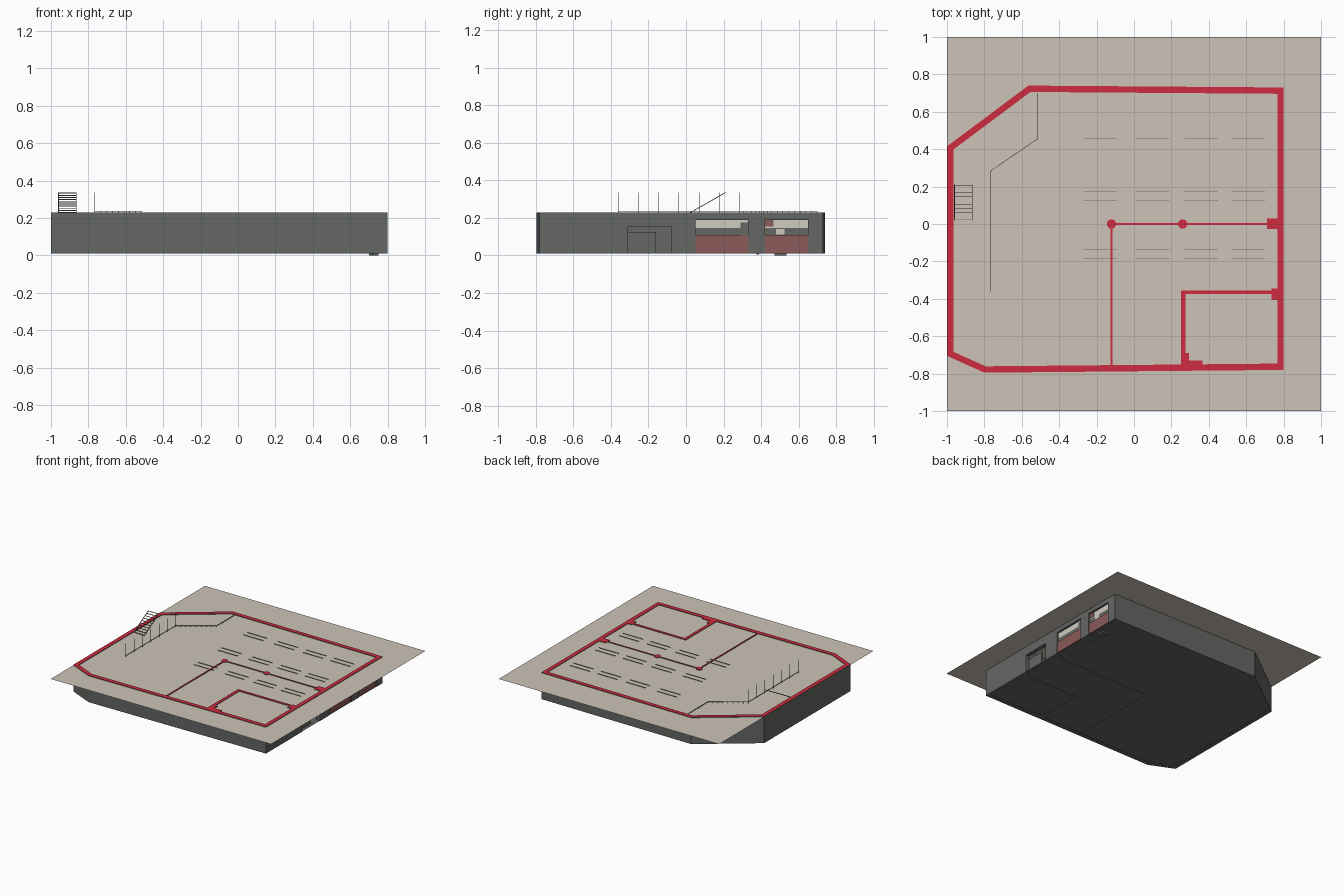
import bpy, bmesh, math
from mathutils import Vector

if "Cube" in bpy.data.objects:
    bpy.data.objects.remove(bpy.data.objects["Cube"])


def material(name, rgb):
    m = bpy.data.materials.new(name)
    m.diffuse_color = (*rgb, 1)
    m.use_nodes = True
    m.node_tree.nodes["Principled BSDF"].inputs["Base Color"].default_value = m.diffuse_color
    return m


GREY = material("wall_grey", (0.125, 0.135, 0.127))
RED = material("cut_wall_red", (0.62, 0.025, 0.05))
BEIGE = material("ceiling_beige", (0.61, 0.55, 0.48))
ROSE = material("panel_dull_red", (0.26, 0.10, 0.10))
LIGHT = material("glazing_light", (0.62, 0.60, 0.52))
METAL = material("rail_grey", (0.17, 0.165, 0.15))

FLOOR, TOP, CEIL = 0.01, 0.23, 0.225


def finish(name, bm, mats):
    """Make the object; a second material goes on faces at wall-top height."""
    bmesh.ops.recalc_face_normals(bm, faces=bm.faces)
    if len(mats) > 1:
        for f in bm.faces:
            if abs(f.normal.z) > 0.9 and f.calc_center_median().z > TOP - 0.002:
                f.material_index = 1
    me = bpy.data.meshes.new(name)
    bm.to_mesh(me)
    bm.free()
    for m in mats:
        me.materials.append(m)
    ob = bpy.data.objects.new(name, me)
    bpy.context.collection.objects.link(ob)
    return ob


def add_box(bm, x0, x1, y0, y1, z0, z1):
    vs = bmesh.ops.create_cube(bm, size=1)["verts"]
    for v in vs:
        v.co = (x0 if v.co.x < 0 else x1, y0 if v.co.y < 0 else y1, z0 if v.co.z < 0 else z1)


def boxes(name, mats, *dims):
    bm = bmesh.new()
    for d in dims:
        add_box(bm, *d)
    return finish(name, bm, mats)


def add_bar(bm, a, b, r=0.0013):
    """Thin square bar between two points."""
    a, b = Vector(a), Vector(b)
    d = b - a
    q = d.to_track_quat('Z', 'Y')
    for v in bmesh.ops.create_cube(bm, size=1)["verts"]:
        v.co = (a + b) / 2 + q @ Vector((v.co.x * 2 * r, v.co.y * 2 * r, v.co.z * d.length))


# outer walls: open path with mitred inner side, ending at the right wall
path = [Vector(p) for p in [(0.8, -0.78), (-0.8, -0.795), (-1, -0.705),
                            (-1, 0.415), (-0.565, 0.74), (0.8, 0.73)]]
T = 0.034


def normal(a, b):
    d = (b - a).normalized()
    return Vector((d.y, -d.x))


inner = []
for i, p in enumerate(path):
    n1 = normal(path[max(i - 1, 0)], path[max(i, 1)])
    j = min(i, len(path) - 2)
    n2 = normal(path[j], path[j + 1])
    m = (n1 + n2).normalized()
    inner.append(p + m * (T / m.dot(n1)))
bm = bmesh.new()
low = [bm.verts.new((p.x, p.y, FLOOR)) for p in path + inner[::-1]]
ring = [bm.verts.new((p.x, p.y, TOP)) for p in path + inner[::-1]]
n = len(path)
for i in range(2 * n):
    k = (i + 1) % (2 * n)
    bm.faces.new((low[i], low[k], ring[k], ring[i]))
for i in range(n - 1):
    a, b, c, d = i, i + 1, 2 * n - 2 - i, 2 * n - 1 - i
    bm.faces.new((ring[a], ring[b], ring[c], ring[d]))
    bm.faces.new((low[a], low[b], low[c], low[d]))
finish("outer_walls", bm, [GREY, RED])

# right wall with a doorway and two window openings
openings = [(-0.31, -0.08, 0.155), (0.05, 0.33, 0.19), (0.42, 0.65, 0.19)]
parts, y = [], -0.76
for y0, y1, head in openings:
    parts.append((0.768, 0.8, y, y0, FLOOR, TOP))
    parts.append((0.768, 0.8, y0, y1, head, TOP))
    y = y1
parts.append((0.768, 0.8, y, 0.715, FLOOR, TOP))
boxes("right_wall", [GREY, RED], *parts)

# floor, as a plate following the outline
bm = bmesh.new()
base = bm.faces.new([bm.verts.new((p.x, p.y, FLOOR + 0.002)) for p in inner[:1] + inner[1:]])
finish("floor", bm, [GREY])

# ceiling sheet
bm = bmesh.new()
bm.faces.new([bm.verts.new((x, y, CEIL)) for x, y in ((-1, -1), (1, -1), (1, 1), (-1, 1))])
finish("ceiling_sheet", bm, [BEIGE])

# inside walls and piers
boxes("partition_walls", [GREY, RED],
      (-0.12, 0.78, -0.005, 0.005, FLOOR, TOP),
      (-0.126, -0.115, -0.77, 0.0, FLOOR, TOP))
boxes("small_room_walls", [GREY, RED],
      (0.25, 0.78, -0.375, -0.355, FLOOR, TOP),
      (0.25, 0.275, -0.77, -0.365, FLOOR, TOP))
boxes("wall_piers", [GREY, RED],
      (0.71, 0.78, -0.027, 0.03, FLOOR, TOP),
      (0.735, 0.78, -0.405, -0.345, FLOOR, TOP),
      (0.27, 0.365, -0.765, -0.73, FLOOR, TOP),
      (0.27, 0.295, -0.74, -0.69, FLOOR, TOP))
bm = bmesh.new()
for x in (-0.12, 0.26):
    r = bmesh.ops.create_cone(bm, cap_ends=True, segments=16, radius1=0.025, radius2=0.025,
                              depth=TOP - FLOOR)
    bmesh.ops.translate(bm, verts=r["verts"], vec=(x, 0, (TOP + FLOOR) / 2))
finish("round_columns", bm, [GREY, RED])

# window infill: dull red below, grey band, light strip above
windows = openings[1:]
boxes("window_lower_panels", [ROSE], *[(0.785, 0.793, a, b, FLOOR, 0.11) for a, b, h in windows])
boxes("window_grey_bands", [GREY], *[(0.775, 0.783, a, b, 0.11, 0.146) for a, b, h in windows])
boxes("window_light_strips", [LIGHT], *[(0.775, 0.783, a, b, 0.146, h) for a, b, h in windows],
      (0.779, 0.786, 0.48, 0.525, 0.112, 0.142))
boxes("window_red_corner", [ROSE], (0.779, 0.786, 0.42, 0.465, 0.155, 0.19))
boxes("window_side_box", [GREY], (0.779, 0.788, 0.29, 0.33, 0.11, 0.175))

# door leaf behind the doorway, and door steps
boxes("door_leaf", [GREY], (0.765, 0.772, -0.31, -0.16, FLOOR, 0.125))
boxes("door_step", [GREY], (0.70, 0.75, 0.47, 0.535, 0.0, 0.012),
      (0.71, 0.725, 0.375, 0.39, 0.004, 0.012))

# balcony railing: tall posts on the straight run, short ones on the rest
run = [Vector((-0.765, -0.36, 0.235)), Vector((-0.765, 0.285, 0.235)),
       Vector((-0.515, 0.455, 0.235)), Vector((-0.515, 0.70, 0.235))]
bm = bmesh.new()
for a, b in zip(run, run[1:]):
    add_bar(bm, a, b)
for i in range(7):
    p = run[0].lerp(run[1], i / 6)
    add_bar(bm, (p.x, p.y, 0.13), (p.x, p.y, 0.335))
for a, b in zip(run[1:], run[2:]):
    for i in range(1, 9):
        p = a.lerp(b, i / 8)
        add_bar(bm, (p.x, p.y, 0.13), (p.x, p.y, 0.236))
finish("balcony_railing", bm, [METAL])

# stair rising through the ceiling
bm = bmesh.new()
for x in (-0.96, -0.865):
    add_bar(bm, (x, 0.02, 0.226), (x, 0.21, 0.335), 0.002)
for i in range(10):
    t = i / 9
    y, z = 0.022 + 0.186 * t, 0.229 + 0.104 * t
    add_box(bm, -0.96, -0.865, y - 0.001, y + 0.001, z - 0.003, z + 0.002)
finish("stair", bm, [METAL])

# ceiling lamps: pairs of thin strips
bm = bmesh.new()
for x in (-0.18, 0.1, 0.36, 0.61):
    for y in (-0.16, 0.15, 0.48):
        for dy in (-0.025, 0.025):
            add_box(bm, x - 0.09, x + 0.09, y + dy - 0.001, y + dy + 0.001, CEIL - 0.004, TOP - 0.001)
finish("ceiling_lamps", bm, [METAL])
